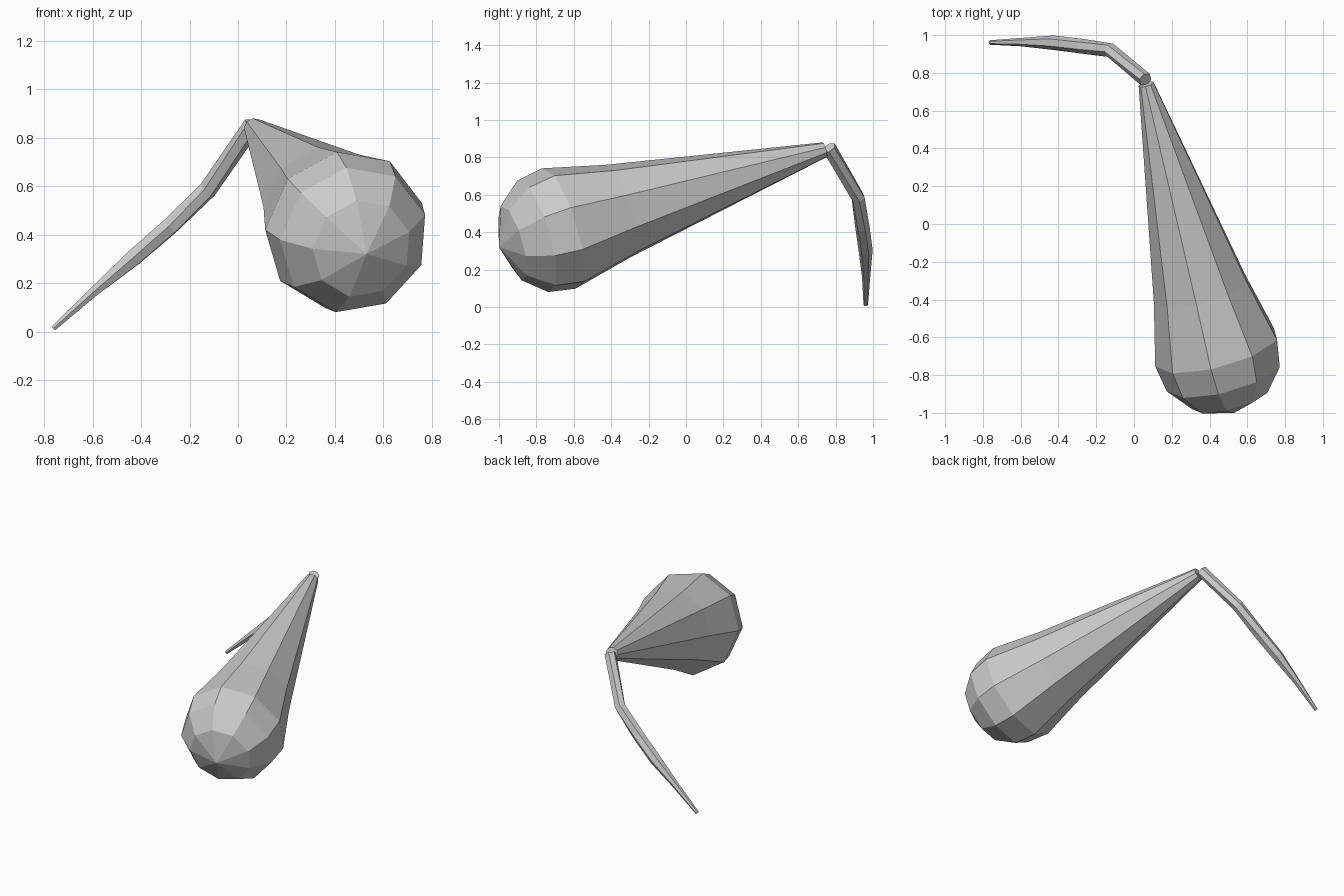
import bpy, bmesh, math
from mathutils import Vector

if "Cube" in bpy.data.objects:
    bpy.data.objects.remove(bpy.data.objects["Cube"])


def loft(name, points, radii, sides, phase):
    """Skin rings along a path; a zero radius closes to a single point."""
    pts = [Vector(p) for p in points]
    bm = bmesh.new()
    rings = []
    for i, (p, r) in enumerate(zip(pts, radii)):
        a = (p - pts[i - 1]).normalized() if i > 0 else Vector()
        b = (pts[i + 1] - p).normalized() if i < len(pts) - 1 else Vector()
        t = (a + b).normalized()
        u = Vector((-t.y, t.x, 0)).normalized()
        v = t.cross(u)
        if v.z < 0:
            v = -v
        if r == 0:
            rings.append([bm.verts.new(p)])
            continue
        angles = [math.radians(phase + 360 * k / sides) for k in range(sides)]
        rings.append([bm.verts.new(p + r * (u * math.cos(w) + v * math.sin(w))) for w in angles])
    for lo, hi in zip(rings, rings[1:]):
        for k in range(sides):
            n = (k + 1) % sides
            if len(lo) == 1:
                bm.faces.new((lo[0], hi[n], hi[k]))
            else:
                bm.faces.new((lo[k], lo[n], hi[n], hi[k]))
    for ring in (rings[0], rings[-1]):
        if len(ring) > 1:
            bm.faces.new(ring)
    bmesh.ops.recalc_face_normals(bm, faces=bm.faces)
    mesh = bpy.data.meshes.new(name)
    bm.to_mesh(mesh)
    bm.free()
    obj = bpy.data.objects.new(name, mesh)
    bpy.context.collection.objects.link(obj)
    return obj


# teardrop bulb: rounded nose at the front, long taper to the joint
nose = Vector((0.53, -1.0, 0.32))
axis = (Vector((0.06, 0.76, 0.846)) - nose).normalized()
profile = [(0, 0), (0.08, 0.21), (0.21, 0.315), (0.36, 0.34), (0.70, 0.26), (1.875, 0.042)]
# u points to -x here, so the phase is mirrored
loft("bulb", [nose + axis * d for d, r in profile], [r for d, r in profile], 9, 0)

# thin bent stem tapering to the floor
loft("stem",
     [(0.06, 0.765, 0.852), (-0.125, 0.92, 0.585), (-0.28, 0.942, 0.435),
      (-0.43, 0.96, 0.305), (-0.60, 0.963, 0.16), (-0.762, 0.961, 0.013)],
     [0.038, 0.038, 0.039, 0.038, 0.022, 0.012], 6, 0)
